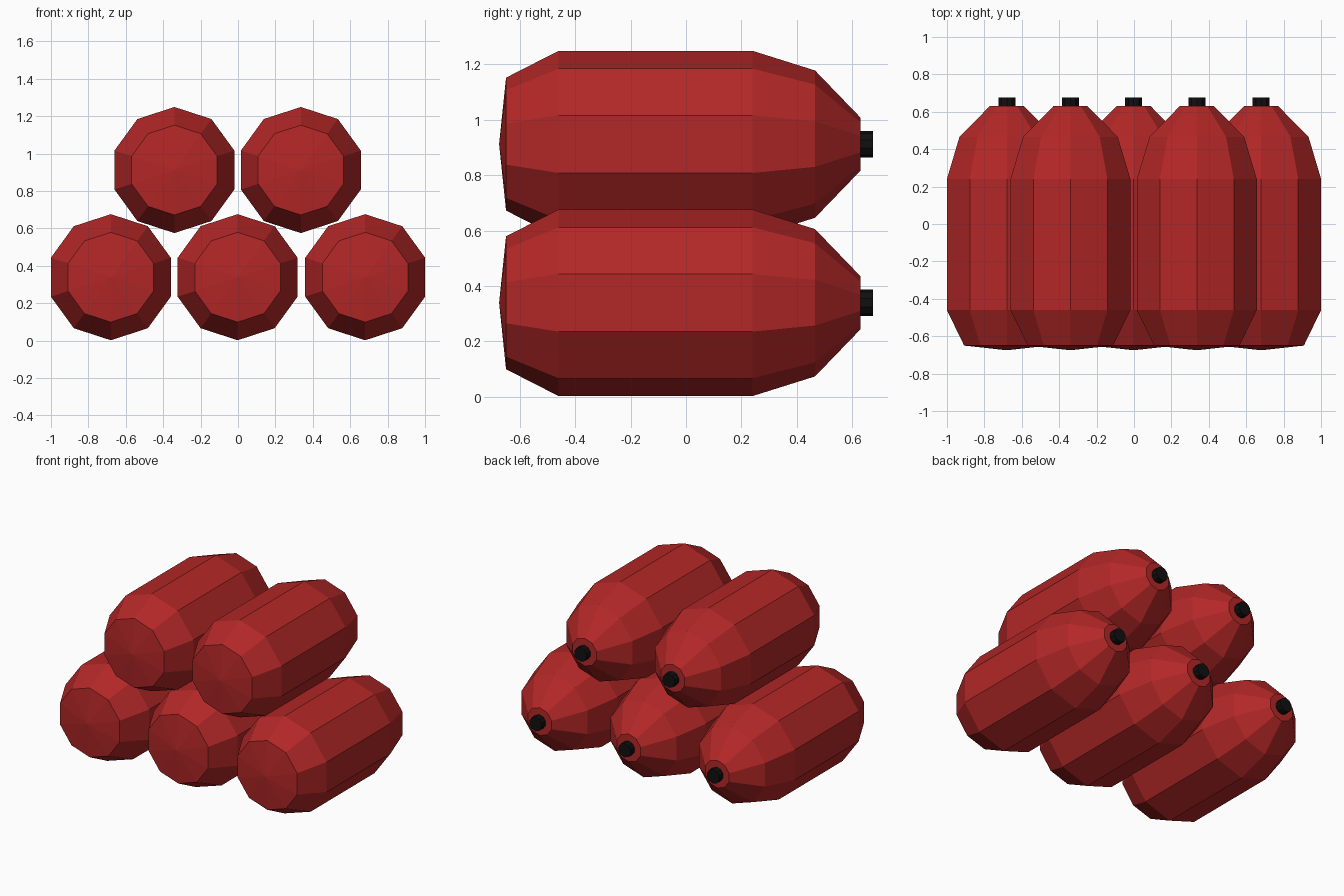
import bpy, bmesh
from math import sin, cos, pi

if "Cube" in bpy.data.objects:
    bpy.data.objects.remove(bpy.data.objects["Cube"])

SIDES = 10


def material(name, color):
    m = bpy.data.materials.new(name)
    m.diffuse_color = color
    m.use_nodes = True
    m.node_tree.nodes["Principled BSDF"].inputs["Base Color"].default_value = m.diffuse_color
    return m


def lathe(name, profile, x, z, mat):
    """Revolve (y, radius) pairs around the y axis; a vertex points straight up."""
    bm = bmesh.new()
    rings = []
    for y, r in profile:
        if r == 0:
            rings.append([bm.verts.new((0, y, 0))] * SIDES)
        else:
            rings.append([bm.verts.new((r * sin(2 * pi * i / SIDES), y, r * cos(2 * pi * i / SIDES)))
                          for i in range(SIDES)])
    for a, b in zip(rings, rings[1:]):
        for i in range(SIDES):
            j = (i + 1) % SIDES
            bm.faces.new(dict.fromkeys((a[i], a[j], b[j], b[i])))
    # flat caps on open ends
    for ring in (rings[0], rings[-1]):
        if len(set(ring)) > 1:
            bm.faces.new(ring)
    bmesh.ops.recalc_face_normals(bm, faces=bm.faces)
    mesh = bpy.data.meshes.new(name)
    bm.to_mesh(mesh)
    bm.free()
    mesh.materials.append(mat)
    obj = bpy.data.objects.new(name, mesh)
    obj.location = (x, 0, z)
    bpy.context.collection.objects.link(obj)
    return obj


red = material("red_paint", (0.45, 0.02, 0.02, 1))
black = material("black_valve", (0.005, 0.005, 0.005, 1))

# tank: domed base at the front, tapered shoulder at the back
TANK = [(-0.675, 0), (-0.65, 0.24), (-0.46, 0.337), (0.24, 0.337),
        (0.466, 0.266), (0.63, 0.096)]
VALVE = [(0.62, 0.048), (0.675, 0.048)]

# stack: three below, two above
rows = [(0.339, (-0.68, -0.002, 0.68)), (0.912, (-0.34, 0.336))]
n = 0
for z, xs in rows:
    for x in xs:
        n += 1
        lathe(f"tank_{n}", TANK, x, z, red)
        lathe(f"valve_{n}", VALVE, x, z, black)
